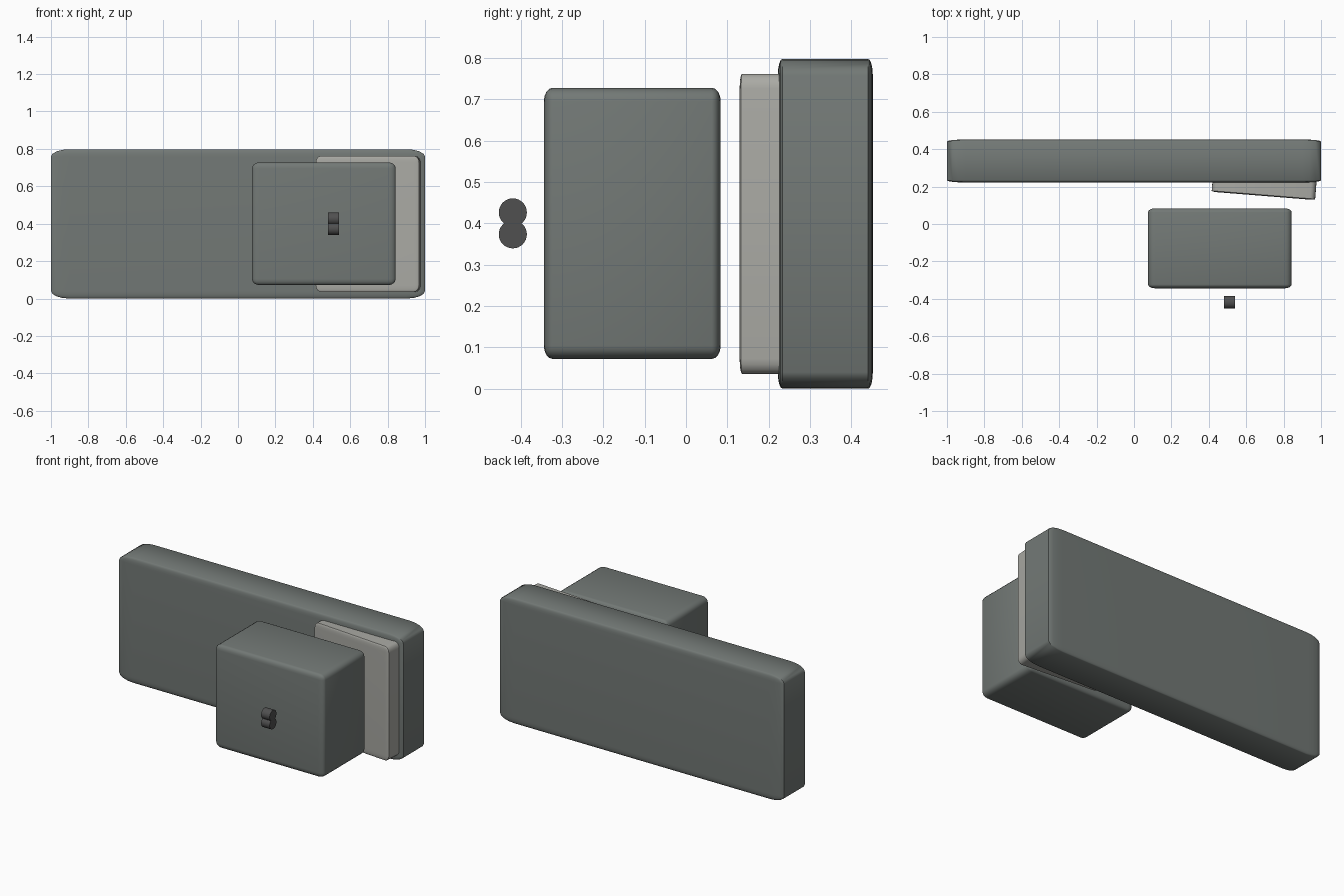
import bpy, bmesh, math
from mathutils import Matrix

if "Cube" in bpy.data.objects:
    bpy.data.objects.remove(bpy.data.objects["Cube"])


def material(name, rgb):
    m = bpy.data.materials.new(name)
    m.diffuse_color = (*rgb, 1)
    m.use_nodes = True
    m.node_tree.nodes["Principled BSDF"].inputs["Base Color"].default_value = m.diffuse_color
    return m


body_grey = material("body_grey", (0.17, 0.19, 0.18))
panel_grey = material("panel_grey", (0.40, 0.40, 0.37))
dark_grey = material("dark_grey", (0.08, 0.08, 0.08))


def finish(bm, name, mat, angle=40):
    me = bpy.data.meshes.new(name)
    bm.to_mesh(me)
    bm.free()
    ob = bpy.data.objects.new(name, me)
    bpy.context.collection.objects.link(ob)
    me.materials.append(mat)
    bpy.ops.object.select_all(action='DESELECT')
    ob.select_set(True)
    bpy.context.view_layer.objects.active = ob
    bpy.ops.object.shade_smooth_by_angle(angle=math.radians(angle))
    return ob


def soft_box(name, size, loc, mat, turn=0.0):
    # unit cube is rounded first, so the rounding stretches with the box
    bm = bmesh.new()
    bmesh.ops.create_cube(bm, size=1)
    bmesh.ops.bevel(bm, geom=bm.edges[:], offset=0.05, segments=4,
                    profile=0.5, affect='EDGES', clamp_overlap=True)
    bm.transform(Matrix.Diagonal((*size, 1)))
    ob = finish(bm, name, mat)
    ob.location = loc
    ob.rotation_euler.z = turn
    return ob


# Main body, slightly turned panel on its front, and front block
soft_box("main_body", (2.0, 0.23, 0.798), (0, 0.337, 0.399), body_grey)
soft_box("angled_panel", (0.555, 0.11, 0.726), (0.696, 0.205, 0.399),
         panel_grey, -0.08)
soft_box("front_block", (0.768, 0.428, 0.656), (0.459, -0.13, 0.4), body_grey)

# Pair of small rollers in front, lying along x
for name, z in (("upper_roller", 0.4265), ("lower_roller", 0.3735)):
    bm = bmesh.new()
    bmesh.ops.create_cone(bm, cap_ends=True, segments=32,
                          radius1=0.034, radius2=0.034, depth=0.06)
    bm.transform(Matrix.Rotation(math.pi / 2, 4, 'Y'))
    finish(bm, name, dark_grey).location = (0.51, -0.419, z)
